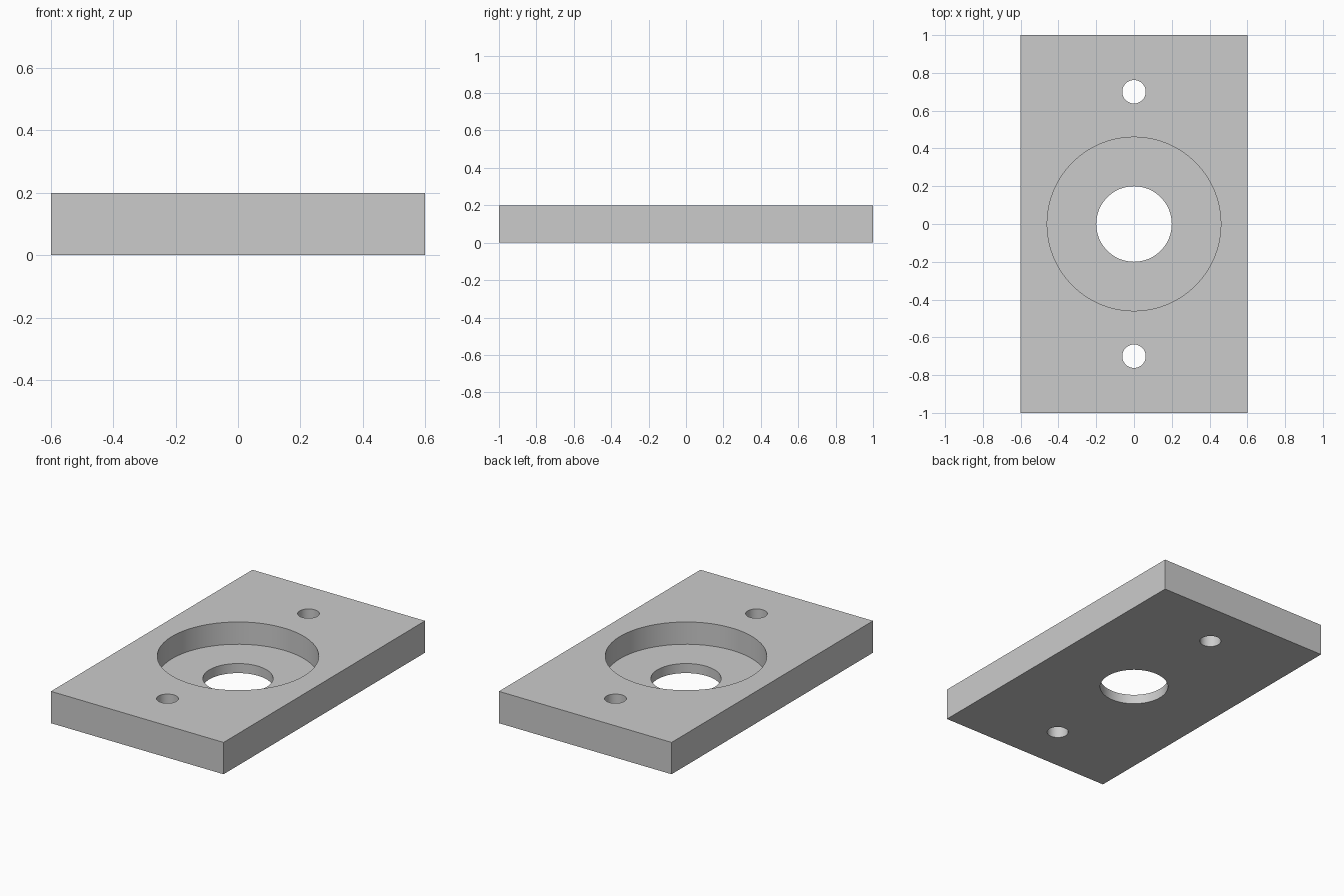
import bpy
import math

cube = bpy.data.objects.get("Cube")
if cube:
    bpy.data.objects.remove(cube, do_unlink=True)

# Plain grey finish
grey = bpy.data.materials.new("light grey")
grey.use_nodes = True
colour = (0.6, 0.6, 0.6, 1)
grey.diffuse_color = colour
grey.node_tree.nodes["Principled BSDF"].inputs["Base Color"].default_value = colour

THICK = 0.2
POCKET_FLOOR = 0.06

# Rectangular plate
bpy.ops.mesh.primitive_cube_add(size=1, location=(0, 0, THICK / 2))
plate = bpy.context.object
plate.name = "mounting_plate"
plate.scale = (1.2, 2, THICK)
bpy.ops.object.transform_apply(location=True, rotation=False, scale=True)
plate.data.materials.append(grey)


def bore(name, radius, y=0, bottom=-0.1):
    """Cut a round hole from above the plate down to the given height."""
    top = THICK + 0.1
    bpy.ops.mesh.primitive_cylinder_add(
        vertices=64, radius=radius, depth=top - bottom,
        location=(0, y, (top + bottom) / 2))
    cutter = bpy.context.object
    cutter.name = name
    cutter.hide_render = True
    cutter.data.materials.append(grey)
    cut = plate.modifiers.new(name, "BOOLEAN")
    cut.operation = "DIFFERENCE"
    cut.solver = "EXACT"
    cut.object = cutter
    bpy.context.view_layer.objects.active = plate
    bpy.ops.object.modifier_apply(modifier=cut.name)
    bpy.data.objects.remove(cutter, do_unlink=True)


# Round pocket, centre hole and the two screw holes
bore("pocket_cutter", 0.46, bottom=POCKET_FLOOR)
bore("centre_hole_cutter", 0.2)
for side in (-1, 1):
    bore("screw_hole_cutter", 0.062, y=0.7 * side)

# Smooth bores with crisp rims
bpy.ops.object.select_all(action="DESELECT")
plate.select_set(True)
bpy.context.view_layer.objects.active = plate
bpy.ops.object.shade_smooth_by_angle(angle=math.radians(30))
